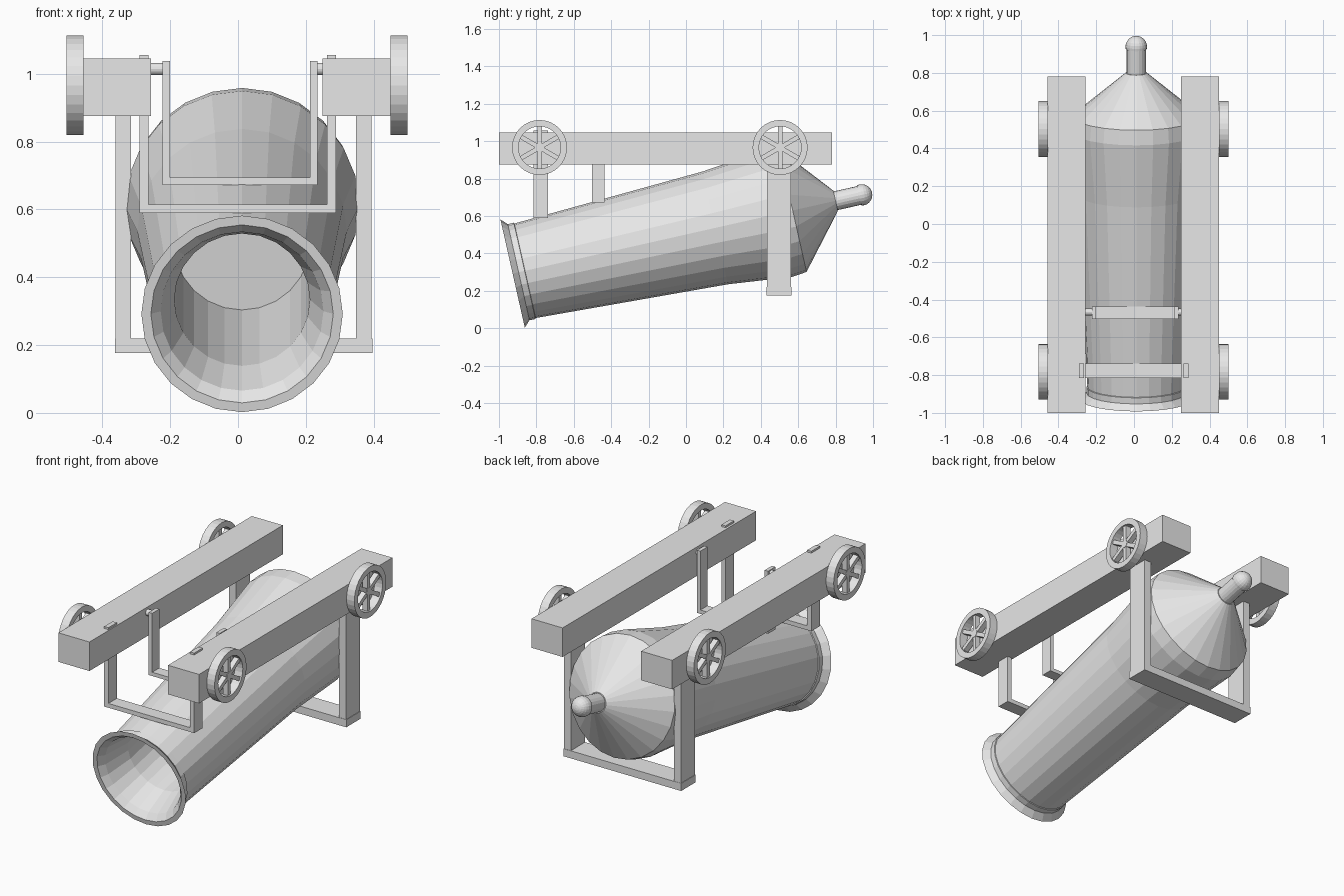
import bpy
import bmesh
from math import sin, cos, pi, radians
from mathutils import Matrix, Vector

cube = bpy.data.objects.get("Cube")
if cube:
    bpy.data.objects.remove(cube, do_unlink=True)

grey = bpy.data.materials.new("plain_grey")
grey.use_nodes = True
grey.diffuse_color = (0.8, 0.8, 0.8, 1)
grey.node_tree.nodes["Principled BSDF"].inputs["Base Color"].default_value = (0.8, 0.8, 0.8, 1)


def finish(name, bm):
    bmesh.ops.recalc_face_normals(bm, faces=bm.faces)
    mesh = bpy.data.meshes.new(name)
    bm.to_mesh(mesh)
    bm.free()
    mesh.materials.append(grey)
    obj = bpy.data.objects.new(name, mesh)
    bpy.context.collection.objects.link(obj)
    return obj


def add_box(bm, lo, hi, turn=Matrix()):
    lo, hi = Vector(lo), Vector(hi)
    place = Matrix.Translation((lo + hi) / 2) @ turn @ Matrix.Diagonal((*(hi - lo), 1))
    bmesh.ops.create_cube(bm, size=1, matrix=place)


def box(name, lo, hi):
    bm = bmesh.new()
    add_box(bm, lo, hi)
    return finish(name, bm)


def add_lathe(bm, profile, sides, place, closed=False):
    """Turn (height, radius) points around local z."""
    rings = []
    for t, r in profile:
        if r == 0:
            rings.append([bm.verts.new(place @ Vector((0, 0, t)))] * sides)
        else:
            rings.append([bm.verts.new(place @ Vector((r * cos(a), r * sin(a), t)))
                          for a in (2 * pi * i / sides for i in range(sides))])
    pairs = list(zip(rings, rings[1:]))
    if closed:
        pairs.append((rings[-1], rings[0]))
    for a, b in pairs:
        for i in range(sides):
            j = (i + 1) % sides
            quad = dict.fromkeys((a[i], a[j], b[j], b[i]))
            bm.faces.new(list(quad))


# Tilted barrel: hollow bore, flared lip, swelling body, conical breech
axis = Matrix.Translation((0.012, -0.927, 0.292)) @ Matrix.Rotation(-radians(77.3), 4, 'X')
barrel = [(0.94, 0), (0.94, 0.2), (0.19, 0.2), (0.035, 0.24), (0, 0.269),
          (0, 0.297), (0.033, 0.263), (0.066, 0.264), (0.068, 0.259),
          (1.11, 0.309), (1.455, 0.346), (1.535, 0.337), (1.77, 0.056), (1.77, 0)]
bm = bmesh.new()
add_lathe(bm, barrel, 24, axis)
finish("barrel", bm)

# Breech knob on a short neck
knob = [(1.75, 0), (1.75, 0.051), (1.9, 0.051), (1.9, 0.056)]
knob += [(1.913 + 0.057 * sin(a), 0.057 * cos(a)) for a in (pi * k / 12 for k in range(6))]
knob.append((1.97, 0))
bm = bmesh.new()
add_lathe(bm, knob, 20, axis)
finish("breech_knob", bm)


def pair(centre, inner, outer):
    """Name and x range for the right and left copies of a part."""
    return (("right", centre - outer, centre - inner),
            ("left", centre + inner, centre + outer))


# Long side beams
for side, x0, x1 in pair(-0.004, 0.253, 0.453):
    box(side + "_beam", (x0, -1, 0.876), (x1, 0.78, 1.045))

# Spoked wheels on the outer faces of the beams
rim = [(-0.025, 0.147), (0.025, 0.147), (0.025, 0.113), (-0.025, 0.113)]
hub = [(-0.018, 0), (-0.018, 0.024), (0.018, 0.024), (0.018, 0)]
for side, x0, x1 in pair(-0.003, 0.453, 0.503):
    for end, y in (("front", -0.783), ("rear", 0.503)):
        mid = Vector(((x0 + x1) / 2, y, 0.966))
        place = Matrix.Translation(mid) @ Matrix.Rotation(pi / 2, 4, 'Y')
        bm = bmesh.new()
        add_lathe(bm, rim, 32, place, closed=True)
        add_lathe(bm, hub, 12, place)
        half = Vector((0.016, 0.012, 0.118))
        for k in range(3):
            add_box(bm, mid - half, mid + half, Matrix.Rotation(k * pi / 3, 4, 'X'))
        finish(f"{end}_{side}_wheel", bm)

# Front hanger: posts pass up through the beams
for side, x0, x1 in pair(-0.001, 0.263, 0.29):
    box(f"front_hanger_{side}_post", (x0, -0.816, 0.59), (x1, -0.738, 1.056))
box("front_hanger_bar", (-0.264, -0.816, 0.59), (0.262, -0.738, 0.615))

# Middle hanger: narrow frame on round pins
for side, x0, x1 in pair(0.006, 0.207, 0.229):
    box(f"middle_hanger_{side}_post", (x0, -0.503, 0.672), (x1, -0.437, 1.037))
    sign = 1 if side == "left" else -1
    pin = Matrix.Translation((sign * 0.22, -0.466, 1.014)) @ Matrix.Rotation(sign * pi / 2, 4, 'Y')
    bm = bmesh.new()
    add_lathe(bm, [(0, 0), (0, 0.018), (0.06, 0.018), (0.06, 0)], 16, pin)
    finish(f"middle_hanger_{side}_pin", bm)
box("middle_hanger_bar", (-0.201, -0.503, 0.672), (0.213, -0.437, 0.694))

# Rear cradle: tall posts and a cross plate under the breech
for side, x0, x1 in pair(0.0165, 0.332, 0.377):
    box(f"rear_cradle_{side}_post", (x0, 0.433, 0.22), (x1, 0.561, 0.88))
box("rear_cradle_plate", (-0.363, 0.431, 0.176), (0.396, 0.563, 0.22))
